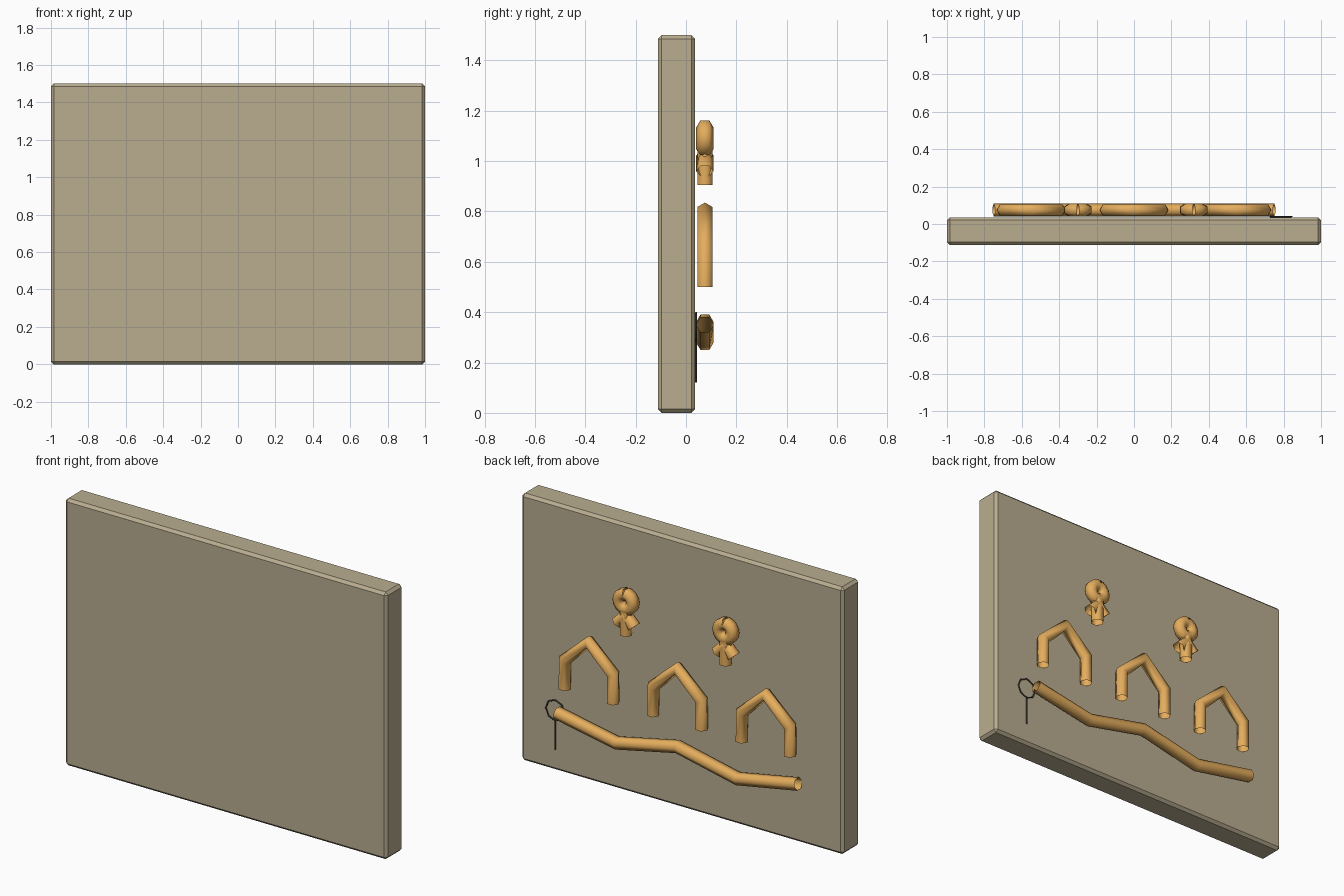
import bpy, bmesh, math
from mathutils import Vector

if "Cube" in bpy.data.objects:
    bpy.data.objects.remove(bpy.data.objects["Cube"])


def material(name, rgb):
    m = bpy.data.materials.new(name)
    m.diffuse_color = (*rgb, 1)
    m.use_nodes = True
    m.node_tree.nodes["Principled BSDF"].inputs["Base Color"].default_value = m.diffuse_color
    return m


STONE = material("stone", (0.49, 0.42, 0.28))
OCHRE = material("ochre", (0.78, 0.42, 0.11))
DARK = material("dark", (0.06, 0.055, 0.045))
DEPTH = Vector((0, 1, 0))


def finish(name, bm, mat):
    bmesh.ops.recalc_face_normals(bm, faces=bm.faces)
    mesh = bpy.data.meshes.new(name)
    bm.to_mesh(mesh)
    bm.free()
    mesh.materials.append(mat)
    ob = bpy.data.objects.new(name, mesh)
    bpy.context.collection.objects.link(ob)
    return ob


def tube(name, paths, r=0.035, y=0.075, turn=0.0, mat=OCHRE):
    """Open six-sided tubes along (x, z) polylines; corners keep radius r."""
    bm = bmesh.new()
    for path in paths:
        pts = [Vector((x, y, z)) for x, z in path]
        dirs = [(b - a).normalized() for a, b in zip(pts, pts[1:])]
        rings = []
        for i, p in enumerate(pts):
            t = (dirs[max(i - 1, 0)] + dirs[min(i, len(dirs) - 1)]).normalized()
            side = t.cross(DEPTH)
            angles = [turn + k * math.pi / 3 for k in range(6)]
            rings.append([bm.verts.new(p + r * (math.cos(a) * DEPTH + math.sin(a) * side))
                          for a in angles])
        for a, b in zip(rings, rings[1:]):
            for k in range(6):
                j = (k + 1) % 6
                f = bm.faces.new((a[k], a[j], b[j], b[k]))
                f.smooth = True
    return finish(name, bm, mat)


def loop(cx, cz, radius, n):
    """Closed (x, z) polyline starting and ending at the top."""
    return [(cx + radius * math.sin(2 * math.pi * i / n),
             cz + radius * math.cos(2 * math.pi * i / n)) for i in range(n + 1)]


# Stone slab with chamfered edges
bm = bmesh.new()
bmesh.ops.create_cube(bm, size=1)
for v in bm.verts:
    v.co = Vector((v.co.x * 2, v.co.y * 0.148 - 0.038, v.co.z * 1.5 + 0.75))
bmesh.ops.bevel(bm, geom=bm.edges[:], offset=0.015, segments=1, affect='EDGES')
finish("stone_slab", bm, STONE)

# Wavy ground line
tube("wavy_line", [[(-0.75, 0.35), (-0.375, 0.28), (0, 0.36), (0.375, 0.28), (0.75, 0.35)]])

# Three house-shaped arches
for i, cx in enumerate((-0.55, 0, 0.55)):
    tube(f"arch_{i + 1}", [[(cx - 0.15, 0.5), (cx - 0.15, 0.66), (cx, 0.8),
                            (cx + 0.15, 0.66), (cx + 0.15, 0.5)]], turn=math.pi / 6)

# Two small figures: ring head, drooping arms, short stem
for i, cx in enumerate((-0.30, 0.32)):
    tube(f"figure_head_{i + 1}", [loop(cx, 1.09, 0.042, 16)])
    tube(f"figure_arms_{i + 1}", [[(cx - 0.05, 0.96), (cx, 1.02), (cx + 0.05, 0.96)]])
    tube(f"figure_stem_{i + 1}", [[(cx, 0.905), (cx, 1.04)]], turn=math.pi / 6)

# Thin ring-and-stick mark on the slab face
tube("ring_mark", [loop(0.785, 0.34, 0.058, 8), [(0.785, 0.282), (0.785, 0.12)]],
     r=0.004, y=0.04, mat=DARK)
